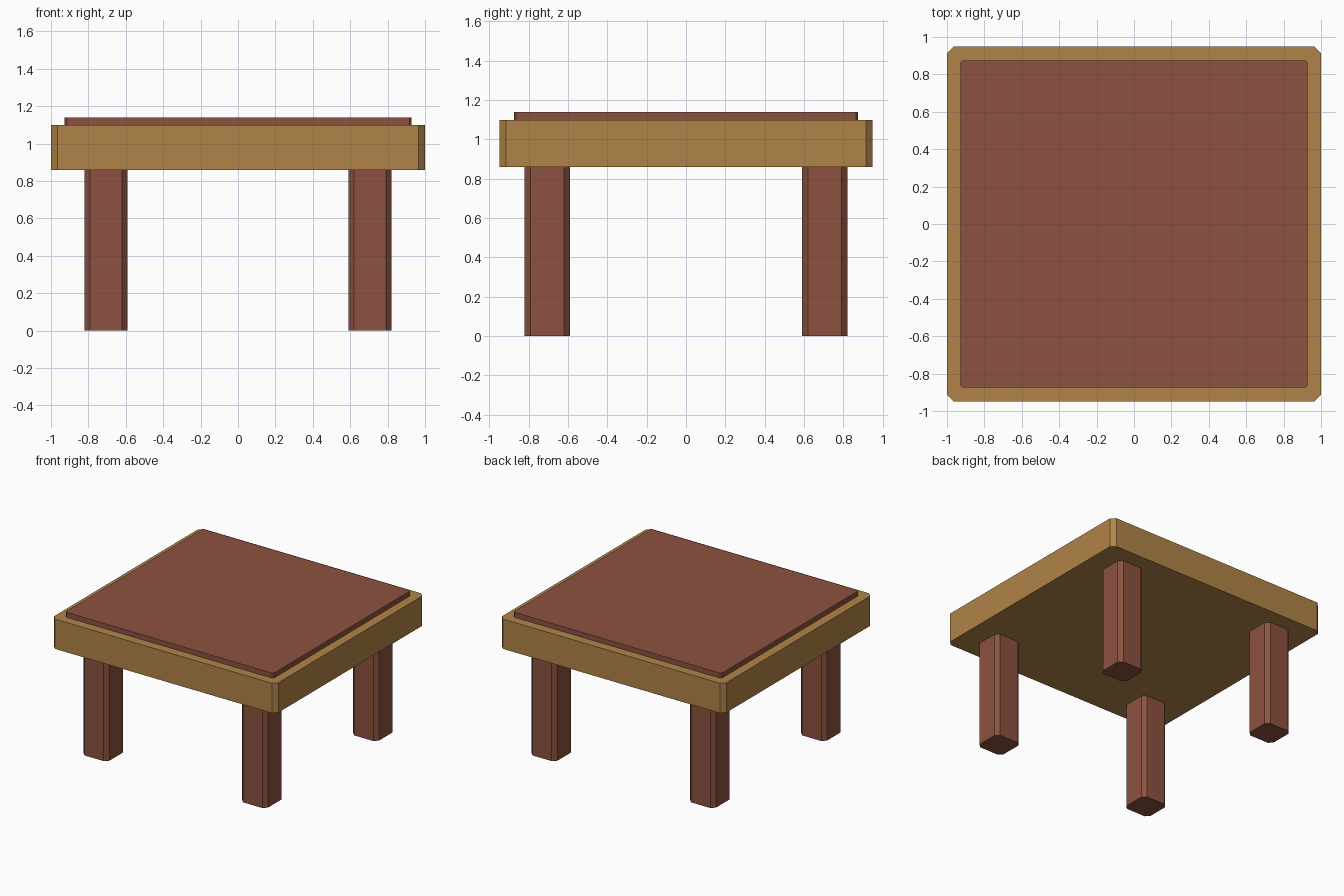
import bpy, bmesh

if "Cube" in bpy.data.objects:
    bpy.data.objects.remove(bpy.data.objects["Cube"])


def material(name, color):
    m = bpy.data.materials.new(name)
    m.diffuse_color = (*color, 1.0)
    m.use_nodes = True
    m.node_tree.nodes["Principled BSDF"].inputs["Base Color"].default_value = m.diffuse_color
    return m


def chamfered_block(name, center, half, z0, z1, chamfer, mat):
    """Upright block whose four vertical edges are cut at 45 degrees."""
    cx, cy = center
    hx, hy = half
    c = chamfer
    outline = [(hx - c, -hy), (hx, c - hy), (hx, hy - c), (hx - c, hy),
               (c - hx, hy), (-hx, hy - c), (-hx, c - hy), (c - hx, -hy)]
    bm = bmesh.new()
    base = bm.faces.new([bm.verts.new((cx + x, cy + y, z0)) for x, y in outline])
    top = bmesh.ops.extrude_face_region(bm, geom=[base], use_keep_orig=True)
    bmesh.ops.translate(bm, vec=(0, 0, z1 - z0),
                        verts=[v for v in top["geom"] if isinstance(v, bmesh.types.BMVert)])
    bmesh.ops.recalc_face_normals(bm, faces=bm.faces)
    mesh = bpy.data.meshes.new(name)
    bm.to_mesh(mesh)
    bm.free()
    mesh.materials.append(mat)
    obj = bpy.data.objects.new(name, mesh)
    bpy.context.collection.objects.link(obj)
    return obj


golden_wood = material("golden wood", (0.434, 0.231, 0.065))
red_brown_wood = material("red brown wood", (0.262, 0.085, 0.051))

# Table top and the raised panel on it
chamfered_block("table_top", (0, 0), (1.0, 0.948), 0.86, 1.10, 0.034, golden_wood)
chamfered_block("top_panel", (0, 0), (0.927, 0.875), 1.10, 1.14, 0.01, red_brown_wood)

# Four legs
for side, sx in (("left", -1), ("right", 1)):
    for end, sy in (("front", -1), ("back", 1)):
        chamfered_block(f"{end}_{side}_leg", (sx * 0.706, sy * 0.706),
                        (0.115, 0.115), 0.0, 0.86, 0.03, red_brown_wood)
